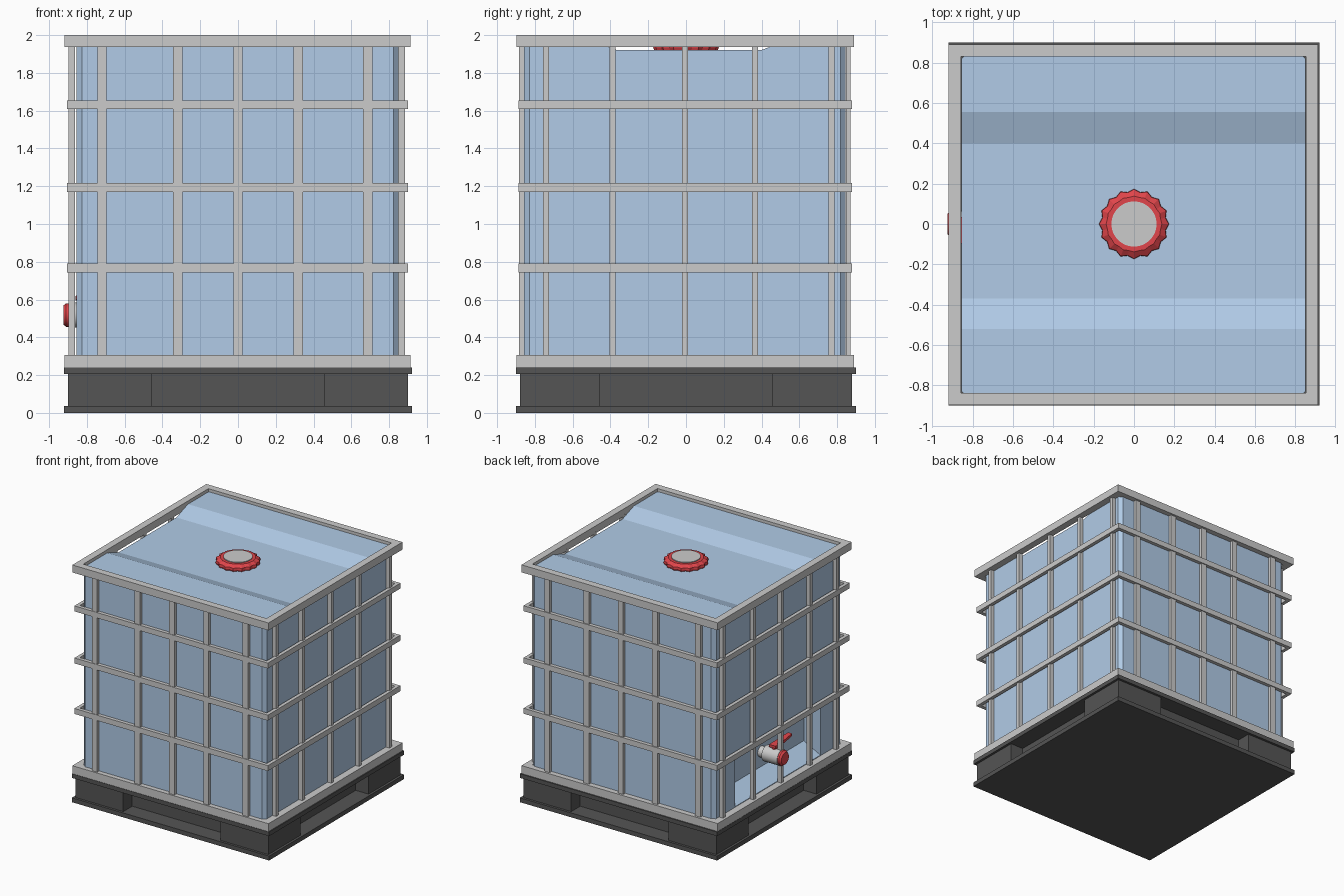
import bpy, bmesh, math
from mathutils import Matrix

if "Cube" in bpy.data.objects:
    bpy.data.objects.remove(bpy.data.objects["Cube"])


def mat(name, rgb):
    m = bpy.data.materials.new(name)
    m.diffuse_color = (*rgb, 1)
    m.use_nodes = True
    m.node_tree.nodes["Principled BSDF"].inputs["Base Color"].default_value = m.diffuse_color
    return m


BLUE = mat("blue_plastic", (0.44, 0.60, 0.80))
DARK = mat("dark_plastic", (0.09, 0.09, 0.09))
RED = mat("red_plastic", (0.75, 0.06, 0.07))


def finish(name, bm, material=None):
    bmesh.ops.recalc_face_normals(bm, faces=bm.faces)
    me = bpy.data.meshes.new(name)
    bm.to_mesh(me)
    bm.free()
    ob = bpy.data.objects.new(name, me)
    bpy.context.collection.objects.link(ob)
    if material:
        me.materials.append(material)
    return ob


def add_box(bm, x0, x1, y0, y1, z0, z1):
    m = Matrix.Translation(((x0 + x1) / 2, (y0 + y1) / 2, (z0 + z1) / 2))
    m = m @ Matrix.Diagonal((x1 - x0, y1 - y0, z1 - z0, 1))
    bmesh.ops.create_cube(bm, size=1, matrix=m)


def boxes(name, items, material=None):
    bm = bmesh.new()
    for b in items:
        add_box(bm, *b)
    return finish(name, bm, material)


def prism(name, pts, vec, material=None):
    bm = bmesh.new()
    f = bm.faces.new([bm.verts.new(p) for p in pts])
    ext = bmesh.ops.extrude_face_region(bm, geom=[f])["geom"]
    bmesh.ops.translate(bm, vec=vec, verts=[v for v in ext if isinstance(v, bmesh.types.BMVert)])
    return finish(name, bm, material)


def lathe(name, profile, n, matrix, material=None, lobe=0):
    # profile: (radius, height, lobe weight); alternate sides are pulled inwards
    bm = bmesh.new()
    rings = []
    for r, z, w in profile:
        rings.append([bm.verts.new(((r - lobe * w * (i % 2)) * math.cos(2 * math.pi * i / n),
                                    (r - lobe * w * (i % 2)) * math.sin(2 * math.pi * i / n), z))
                      for i in range(n)])
    for a, b in zip(rings, rings[1:]):
        for i in range(n):
            bm.faces.new((a[i], a[(i + 1) % n], b[(i + 1) % n], b[i]))
    bm.faces.new(rings[0])
    bm.faces.new(rings[-1])
    bm.transform(matrix)
    return finish(name, bm, material)


def ring(name, outer, t, z0, z1):
    # rectangular frame with mitred-looking flat corners
    x0, x1, y0, y1 = outer
    bm = bmesh.new()
    loops = []
    for d, z in ((0, z0), (0, z1), (t, z1), (t, z0)):
        loops.append([bm.verts.new(p) for p in ((x0 + d, y0 + d, z), (x1 - d, y0 + d, z),
                                                (x1 - d, y1 - d, z), (x0 + d, y1 - d, z))])
    for k in range(4):
        a, b = loops[k], loops[(k + 1) % 4]
        for i in range(4):
            bm.faces.new((a[i], a[(i + 1) % 4], b[(i + 1) % 4], b[i]))
    return finish(name, bm)


# Pallet: two decks, four corner blocks, recessed core
boxes("pallet_decks", [(-.92, .92, -.90, .90, 0, .037), (-.92, .92, -.90, .90, .205, .24)], DARK)
boxes("pallet_corner_blocks", [(min(sx * .455, sx * .9), max(sx * .455, sx * .9),
                                min(sy * .455, sy * .88), max(sy * .455, sy * .88), .037, .205)
                               for sx in (-1, 1) for sy in (-1, 1)], DARK)
boxes("pallet_core", [(-.78, .78, -.455, .455, .037, .205), (-.455, .455, -.76, .76, .037, .205)], DARK)

# Tank: side profile with a channel along the top, chamfered upright corners
X0, X1, Y0, Y1 = -.855, .85, -.857, .845
tank = prism("tank", [(X0, y, z) for y, z in ((Y0, .24), (Y1, .24), (Y1, 1.975), (.555, 1.975),
                                              (.40, 1.922), (-.37, 1.922), (-.52, 1.975), (Y0, 1.975))],
             (X1 - X0, 0, 0), BLUE)
bm = bmesh.new()
bm.from_mesh(tank.data)
upright = [e for e in bm.edges if abs(e.verts[0].co.z - e.verts[1].co.z) > 1]
bmesh.ops.bevel(bm, geom=upright, offset=.028, segments=1, affect='EDGES')
bm.to_mesh(tank.data)
bm.free()

# Valve pocket cut into the left side, with a sloping floor
cutter = prism("pocket_cutter", [(x, -.57, z) for x, z in ((-1, .31), (-.855, .31), (-.70, .39),
                                                          (-.70, .72), (-.855, .76), (-1, .76))],
               (0, 1.14, 0))
cutter.hide_render = True
cutter.hide_viewport = True
mod = tank.modifiers.new("pocket", 'BOOLEAN')
mod.object = cutter
mod.operation = 'DIFFERENCE'
mod.solver = 'EXACT'

# Cage: end frames, middle bands, uprights
ring("cage_top_frame", (-.918, .912, -.897, .890), .06, 1.937, 2.0)
ring("cage_bottom_frame", (-.918, .912, -.897, .890), .06, .24, .307)
for i, z in enumerate((.767, 1.193, 1.632)):
    ring(f"cage_band_{i + 1}", (-.905, .90, -.888, .88), .03, z - .023, z + .023)
boxes("cage_front_back_posts", [(x - .025, x + .025, y, y + .026, .30, 1.95)
                                for x in (-.72, -.32, 0, .32, .687) for y in (-.884, .846)])
boxes("cage_side_posts", [(x, x + .034, y - .016, y + .016, .30, 1.95)
                          for y in (-.74, -.39, -.005, .365, .77) for x in (-.897, .851)])

# Filler cap: lobed red collar and grey disc
lathe("cap_collar", [(.165, 1.915, 1), (.174, 1.935, 1), (.172, 1.952, 1), (.138, 1.972, .3), (.11, 1.972, 0)],
      32, Matrix.Identity(4), RED, .014)
lathe("cap_disc", [(.112, 1.95, 0), (.112, 1.978, 0)], 32, Matrix.Identity(4))

# Outlet valve pointing out of the left side
out = Matrix.Translation((0, 0, .518)) @ Matrix.Rotation(-math.pi / 2, 4, 'Y')
body = lathe("valve_body", [(.045, .68, 0), (.045, .74, 0), (.066, .75, 0), (.066, .895, 0)], 24, out)
nut = lathe("valve_end_cap", [(.062, .89, 0), (.062, .91, 0), (.05, .925, 0)], 24, out, RED)
for o in (body, nut):
    bpy.context.view_layer.objects.active = o
    bpy.ops.object.select_all(action='DESELECT')
    o.select_set(True)
    bpy.ops.object.shade_smooth_by_angle(angle=math.radians(30))
lathe("valve_stem", [(.025, .56, 0), (.025, .605, 0)], 12, Matrix.Translation((-.83, 0, 0)), RED)
prism("valve_handle", [(-.86, .035, .595), (-.80, .035, .595), (-.80, -.04, .595), (-.812, -.20, .61),
                       (-.848, -.20, .61), (-.86, -.04, .595)], (0, 0, .022), RED)
